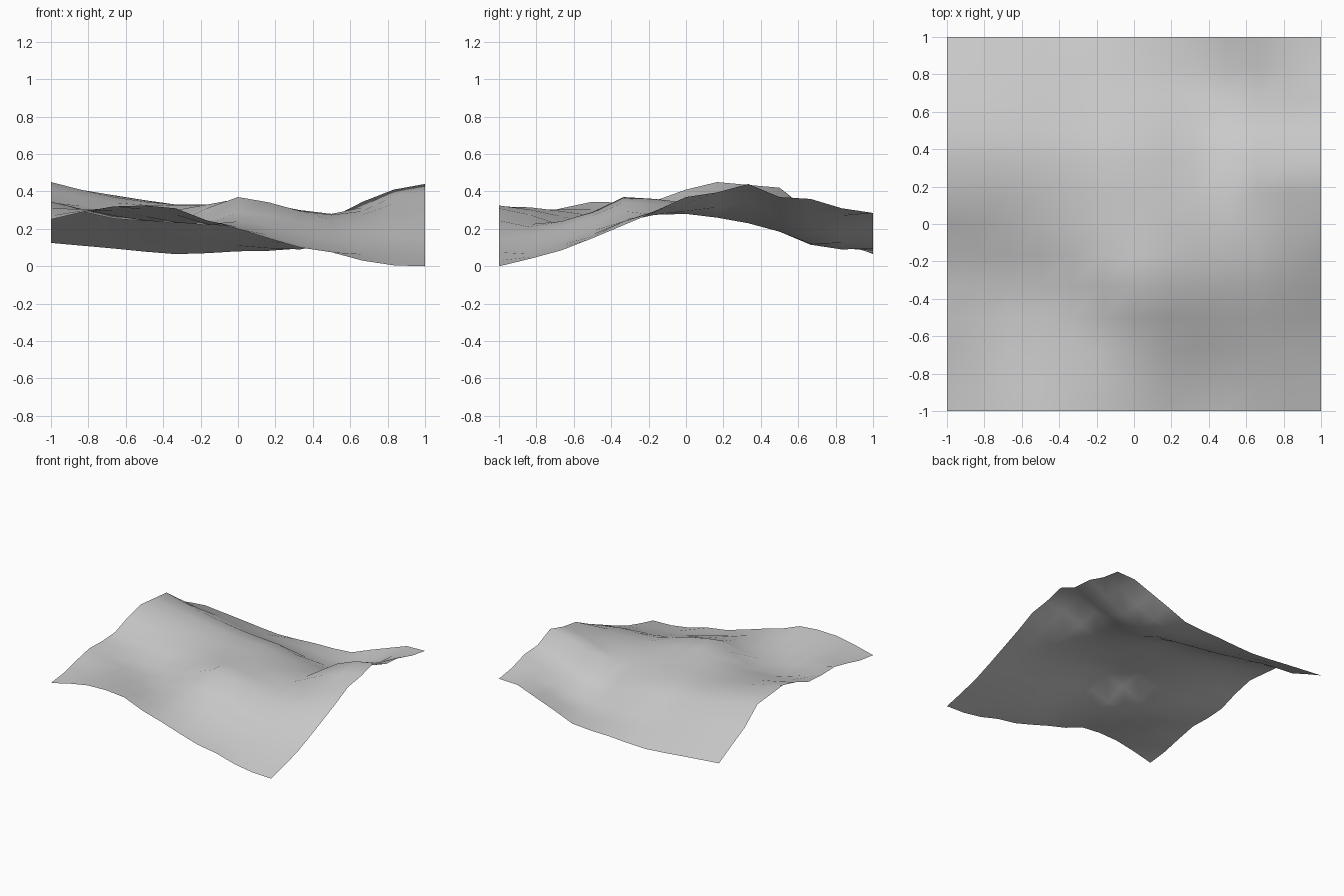
import bpy
import bmesh

cube = bpy.data.objects.get("Cube")
if cube:
    bpy.data.objects.remove(cube, do_unlink=True)

SEGMENTS = 12

# Grid columns where each cross-section is measured, denser on the steep left side (+x)
STATIONS = (0, 2, 4, 5, 6, 8, 9, 10, 11, 12)

# Terrain cross-sections from front to back, heights in hundredths
PROFILES = (
    (25, 32, 31, 24.5, 20, 10, 7.5, 3, 0.5, 0),        # front edge
    (27, 31.5, 27.5, 22.5, 21, 12, 8.5, 6.5, 5, 4),    # front ridge
    (31, 29.5, 23.5, 22, 24, 18, 14, 11.5, 10, 8.5),
    (34.5, 27, 23, 24.5, 29, 23.5, 19, 17, 16, 15),
    (34, 25.5, 25, 31, 37, 29.5, 25, 24, 24, 22),      # valley and knoll
    (35, 30, 30, 33, 36, 29.5, 27.5, 27.5, 29.5, 29),
    (41, 34, 32.5, 33, 34, 30, 28, 29.5, 33.5, 37),
    (45, 37, 33, 33, 33, 27.5, 26, 31.5, 37.5, 39.5),  # main ridge
    (43.5, 38, 33, 32, 31.5, 23.5, 23, 34.5, 41, 44),
    (42, 34.5, 29.5, 28, 27, 18.5, 18.5, 24.5, 31, 37),
    (29, 26, 20, 17.5, 15.5, 11.5, 12, 18, 28, 36),    # back slope
    (21, 17.5, 13, 11.5, 11, 9, 12.5, 19, 27, 31),
    (12.5, 9.5, 6.5, 7, 8, 9.5, 16, 22, 28, 28.5),     # back edge
)


def smooth_curve(keys, values, t):
    """Cubic Hermite interpolation through unevenly spaced keys."""
    last = len(keys) - 1
    i = max(k for k in range(last) if keys[k] <= t)

    def slope(k):
        a, b = max(k - 1, 0), min(k + 1, last)
        return (values[b] - values[a]) / (keys[b] - keys[a])

    span = keys[i + 1] - keys[i]
    u = (t - keys[i]) / span
    blend = u * u * (3 - 2 * u)
    return (values[i] * (1 - blend) + values[i + 1] * blend
            + span * u * (1 - u) * ((1 - u) * slope(i) - u * slope(i + 1)))


def grid_index(coordinate):
    return round((coordinate + 1) * SEGMENTS / 2)


# Ground sheet: a flat grid raised to the interpolated heights
bm = bmesh.new()
bmesh.ops.create_grid(bm, x_segments=SEGMENTS, y_segments=SEGMENTS, size=1)
for v in bm.verts:
    profile = PROFILES[grid_index(v.co.y)]
    v.co.z = smooth_curve(STATIONS, profile, grid_index(v.co.x)) / 100
for face in bm.faces:
    face.smooth = True

mesh = bpy.data.meshes.new("terrain")
bm.to_mesh(mesh)
bm.free()
terrain = bpy.data.objects.new("terrain", mesh)
bpy.context.collection.objects.link(terrain)

# Plain grey ground
grey = bpy.data.materials.new("light_grey")
grey.use_nodes = True
colour = (0.6, 0.6, 0.6, 1)
grey.diffuse_color = colour
grey.node_tree.nodes["Principled BSDF"].inputs["Base Color"].default_value = colour
mesh.materials.append(grey)
